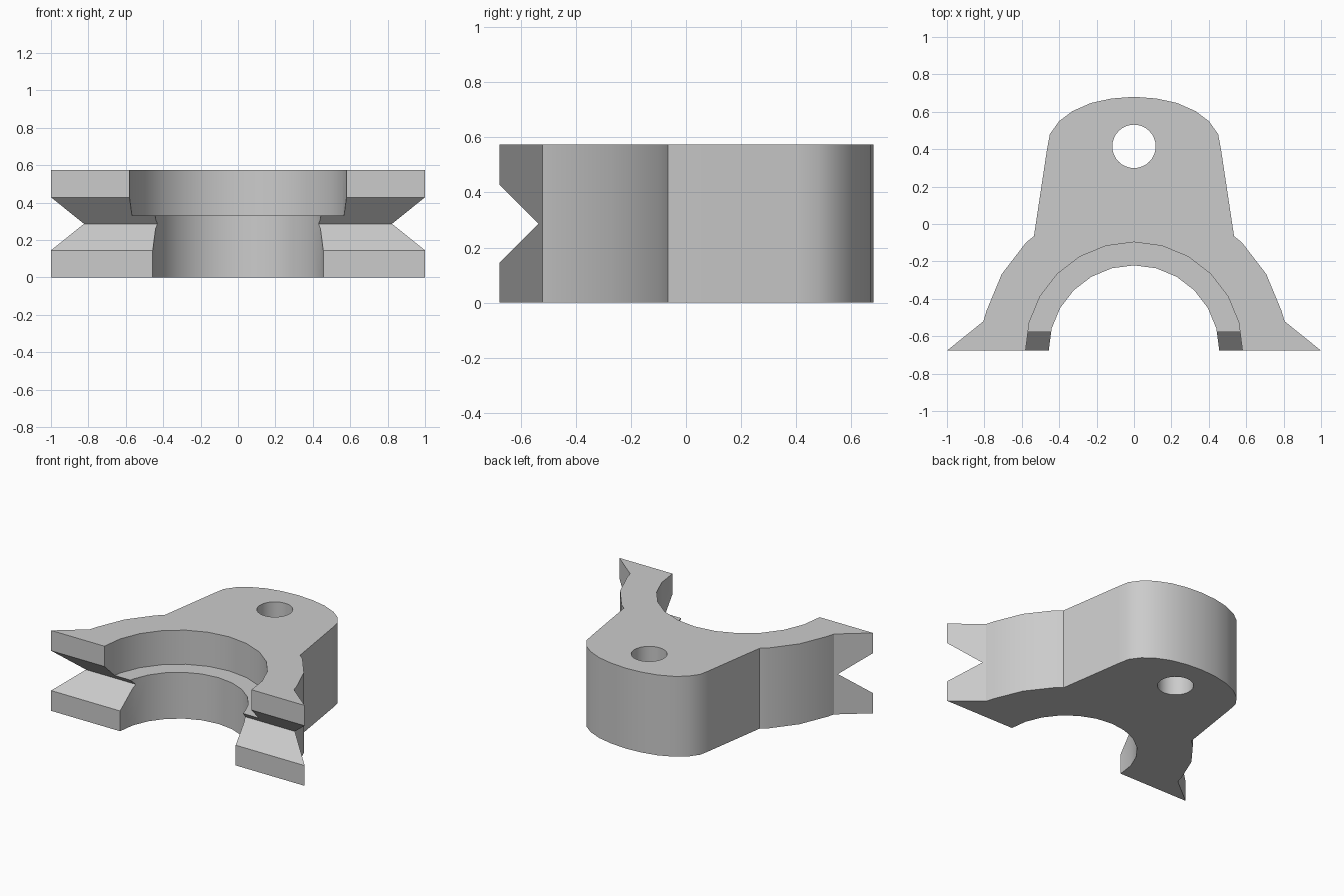
import bpy
import bmesh
import math

cube = bpy.data.objects.get("Cube")
if cube:
    bpy.data.objects.remove(cube, do_unlink=True)

HEIGHT, STEP, FRONT = 0.573, 0.33, -0.677


def prism(name, points, depth):
    """Extrude a closed 3D profile along a vector into a solid."""
    bm = bmesh.new()
    face = bm.faces.new([bm.verts.new(p) for p in points])
    top = bmesh.ops.extrude_face_region(bm, geom=[face])["geom"]
    verts = [v for v in top if isinstance(v, bmesh.types.BMVert)]
    bmesh.ops.translate(bm, verts=verts, vec=depth)
    bmesh.ops.recalc_face_normals(bm, faces=bm.faces)
    mesh = bpy.data.meshes.new(name)
    bm.to_mesh(mesh)
    bm.free()
    obj = bpy.data.objects.new(name, mesh)
    bpy.context.collection.objects.link(obj)
    return obj


def cylinder(name, radius, y, low, high, sides):
    ring = [(radius * math.cos(math.tau * i / sides),
             y + radius * math.sin(math.tau * i / sides), low)
            for i in range(sides)]
    return prism(name, ring, (0, 0, high - low))


def cut(body, cutter):
    """Subtract the cutter from the body, then discard it."""
    mod = body.modifiers.new("cut", "BOOLEAN")
    mod.operation = "DIFFERENCE"
    mod.solver = "EXACT"
    mod.object = cutter
    bpy.context.view_layer.objects.active = body
    bpy.ops.object.modifier_apply(modifier=mod.name)
    bpy.data.objects.remove(cutter, do_unlink=True)


# Half outline: foot, round shoulder, tapered neck, domed back
half = [(1, FRONT), (0.805, -0.52)]
half += [(0.817 * math.sin(math.radians(a)), FRONT + 0.817 * math.cos(math.radians(a)))
         for a in (75, 60, 45)]
half += [(0.535, -0.065), (0.465, 0.4), (0.45, 0.48), (0.4, 0.55),
         (0.33, 0.603), (0.23, 0.647), (0.12, 0.671)]
outline = half + [(0, 0.68)] + [(-x, y) for x, y in reversed(half)]
body = prism("bracket_body", [(x, y, 0) for x, y in outline], (0, 0, HEIGHT))

# Stepped half-round saddle and the bolt hole
cut(body, cylinder("narrow_bore", 0.456, FRONT, -0.1, HEIGHT + 0.1, 24))
cut(body, cylinder("wide_bore", 0.58, FRONT, STEP, HEIGHT + 0.1, 24))
cut(body, cylinder("bolt_hole", 0.116, 0.415, -0.1, HEIGHT + 0.1, 32))

# V groove across the front of both feet
mid = HEIGHT / 2
groove = [(-1.2, -0.535, mid), (-1.2, -0.735, mid + 0.2), (-1.2, -0.735, mid - 0.2)]
cut(body, prism("v_groove", groove, (2.4, 0, 0)))

# Plain grey material
grey = bpy.data.materials.new("grey")
grey.use_nodes = True
colour = (0.6, 0.6, 0.6, 1)
grey.diffuse_color = colour
grey.node_tree.nodes["Principled BSDF"].inputs["Base Color"].default_value = colour
body.data.materials.clear()
body.data.materials.append(grey)
for poly in body.data.polygons:
    poly.material_index = 0

# Smooth the curved walls, keep hard edges
bpy.ops.object.select_all(action="DESELECT")
body.select_set(True)
bpy.context.view_layer.objects.active = body
bpy.ops.object.shade_smooth_by_angle(angle=math.radians(30))
